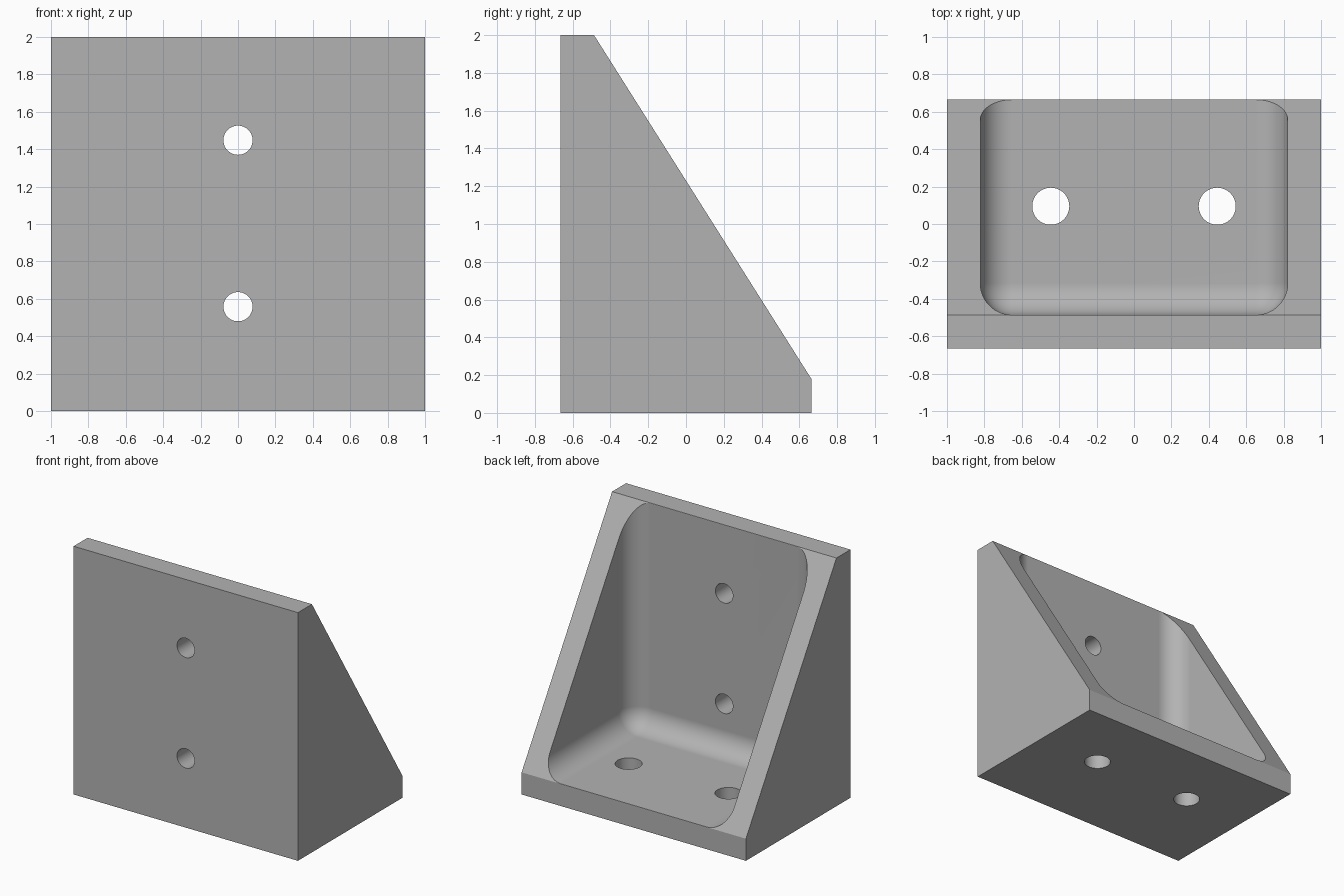
import bpy
import bmesh
from math import radians
from mathutils import Matrix, Vector

if "Cube" in bpy.data.objects:
    bpy.data.objects.remove(bpy.data.objects["Cube"])

HALF_WIDTH, HALF_DEPTH, HEIGHT = 1.0, 0.665, 2.0
WALL = 0.178      # thickness of back plate, floor and sides
FILLET = 0.17     # inner rounding of the pocket

grey = bpy.data.materials.new("plain grey")
grey.use_nodes = True
grey.diffuse_color = (0.45, 0.45, 0.45, 1)
grey.node_tree.nodes["Principled BSDF"].inputs["Base Color"].default_value = (0.45, 0.45, 0.45, 1)


def make_object(name, bm):
    bmesh.ops.recalc_face_normals(bm, faces=bm.faces)
    mesh = bpy.data.meshes.new(name)
    bm.to_mesh(mesh)
    bm.free()
    mesh.materials.append(grey)
    obj = bpy.data.objects.new(name, mesh)
    bpy.context.collection.objects.link(obj)
    return obj


def rounded_box(name, low, high, radius):
    bm = bmesh.new()
    low, high = Vector(low), Vector(high)
    size = Matrix.Diagonal((high - low).to_4d())
    bmesh.ops.create_cube(bm, size=1, matrix=Matrix.Translation((low + high) / 2) @ size)
    bmesh.ops.bevel(bm, geom=bm.edges[:], offset=radius, segments=14,
                    profile=0.5, affect='EDGES')
    return make_object(name, bm)


def drill(name, centre, radius, rotation):
    bm = bmesh.new()
    bmesh.ops.create_cone(bm, cap_ends=True, segments=48, radius1=radius, radius2=radius,
                          depth=0.5, matrix=Matrix.Translation(centre) @ rotation)
    return make_object(name, bm)


# Solid wedge: side profile pushed across the width
bm = bmesh.new()
profile = [(-HALF_DEPTH, 0), (HALF_DEPTH, 0), (HALF_DEPTH, WALL),
           (WALL - HALF_DEPTH, HEIGHT), (-HALF_DEPTH, HEIGHT)]
side = bm.faces.new([bm.verts.new((-HALF_WIDTH, y, z)) for y, z in profile])
push = bmesh.ops.extrude_face_region(bm, geom=[side])
moved = [v for v in push["geom"] if isinstance(v, bmesh.types.BMVert)]
bmesh.ops.translate(bm, verts=moved, vec=(2 * HALF_WIDTH, 0, 0))
bracket = make_object("corner_bracket", bm)

# Rounded pocket, then two holes in the upright plate and two in the floor
inner = HALF_WIDTH - WALL
cutters = [rounded_box("pocket_cutter", (-inner, WALL - HALF_DEPTH + 0.001, WALL + 0.001),
                       (inner, 1.5, 3), FILLET)]
for z in (0.558, 1.448):
    cutters.append(drill("plate_hole_cutter", (0, -HALF_DEPTH, z), 0.078,
                         Matrix.Rotation(radians(90), 4, 'X')))
for x in (-0.445, 0.445):
    cutters.append(drill("floor_hole_cutter", (x, 0.095, 0), 0.099, Matrix()))

bpy.ops.object.select_all(action='DESELECT')
bracket.select_set(True)
bpy.context.view_layer.objects.active = bracket
for cutter in cutters:
    cutter.hide_render = True
    cut = bracket.modifiers.new("cut", 'BOOLEAN')
    cut.operation = 'DIFFERENCE'
    cut.solver = 'EXACT'
    cut.object = cutter
    bpy.ops.object.modifier_apply(modifier=cut.name)
    bpy.data.objects.remove(cutter)

# Smooth fillets and holes, crisp outer edges
bpy.ops.object.shade_smooth_by_angle(angle=radians(30))
weighted = bracket.modifiers.new("even_shading", 'WEIGHTED_NORMAL')
weighted.keep_sharp = True
